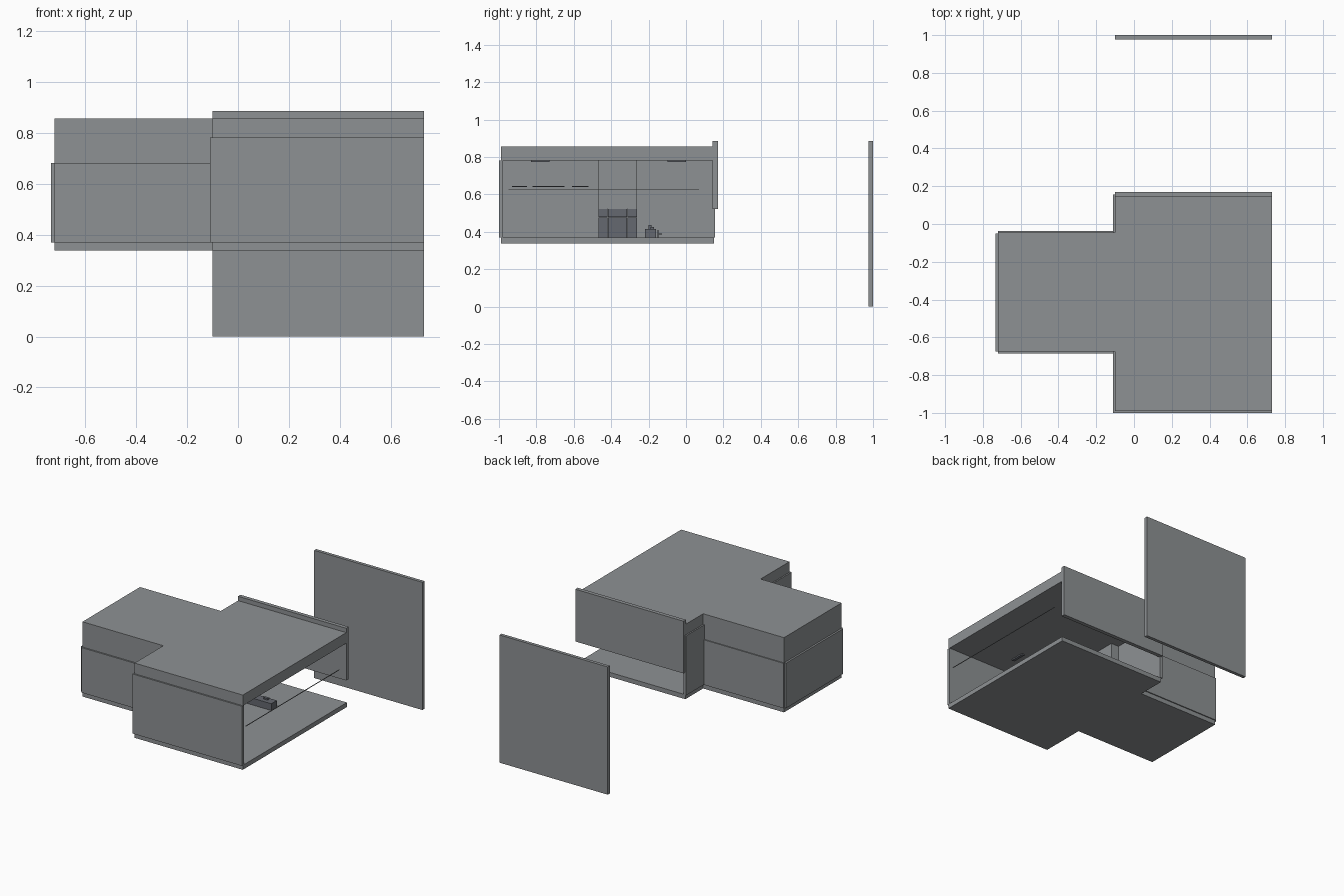
import bpy, bmesh

if "Cube" in bpy.data.objects:
    bpy.data.objects.remove(bpy.data.objects["Cube"])


def material(name, rgb):
    m = bpy.data.materials.new(name)
    m.diffuse_color = (*rgb, 1)
    m.use_nodes = True
    m.node_tree.nodes["Principled BSDF"].inputs["Base Color"].default_value = m.diffuse_color
    return m


GREY = material("plain grey", (0.27, 0.285, 0.295))
DARK = material("dark slate", (0.13, 0.14, 0.16))


def boxes(name, spans, mat=GREY):
    """One object from boxes given as (x0, x1, y0, y1, z0, z1)."""
    bm = bmesh.new()
    for x0, x1, y0, y1, z0, z1 in spans:
        vs = bmesh.ops.create_cube(bm, size=1)["verts"]
        for v in vs:
            v.co = (x0 if v.co.x < 0 else x1,
                    y0 if v.co.y < 0 else y1,
                    z0 if v.co.z < 0 else z1)
    me = bpy.data.meshes.new(name)
    bm.to_mesh(me)
    bm.free()
    me.materials.append(mat)
    ob = bpy.data.objects.new(name, me)
    bpy.context.collection.objects.link(ob)
    return ob


def slab(name, outline, z0, z1):
    """Flat slab extruded up from a plan outline."""
    bm = bmesh.new()
    face = bm.faces.new([bm.verts.new((x, y, z0)) for x, y in outline])
    top = bmesh.ops.extrude_face_region(bm, geom=[face])["geom"]
    for v in top:
        if isinstance(v, bmesh.types.BMVert):
            v.co.z = z1
    bmesh.ops.recalc_face_normals(bm, faces=bm.faces)
    me = bpy.data.meshes.new(name)
    bm.to_mesh(me)
    bm.free()
    me.materials.append(GREY)
    bpy.context.collection.objects.link(bpy.data.objects.new(name, me))


# Main levels and plan
FLOOR0, FLOOR, CEIL, ROOF = 0.337, 0.368, 0.781, 0.855
L, R, F, B = -0.10, 0.73, -0.99, 0.15      # main room
AL, AF, AB = -0.72, -0.675, -0.045         # side wing
WING_TOP = 0.68

# T-shaped floor slab
slab("floor", [(L, F), (R, F), (R, B), (L, B), (L, AB), (AL, AB), (AL, AF), (L, AF)],
     FLOOR0, FLOOR)

# Roofs: thin over the room, deep over the wing
boxes("main_roof", [(L, R, F, B, CEIL, ROOF)])
boxes("wing_roof", [(AL, L, AF, AB, WING_TOP, ROOF)])

# Main room walls, right side left open
boxes("front_wall", [(-0.11, R, -1.0, -0.978, FLOOR, CEIL)])
boxes("left_wall", [(-0.11, -0.09, -0.978, 0.155, FLOOR, CEIL)])

# Wing walls
boxes("wing_walls", [
    (-0.733, -0.712, -0.675, -0.05, FLOOR, WING_TOP),
    (-0.72, -0.11, -0.685, -0.665, FLOOR, WING_TOP),
    (-0.72, -0.11, -0.055, -0.038, FLOOR, WING_TOP)])

# Raised back panel and the detached back wall
boxes("back_panel", [(L, R, 0.143, 0.17, 0.523, 0.885)])
boxes("detached_back_wall", [(L, R, 0.977, 1.0, 0.0, 0.885)])

# Thin rod along the open side
boxes("curtain_rod", [(0.724, 0.728, -0.95, 0.07, 0.622, 0.626)])

# Ceiling lights
boxes("ceiling_lights", [(0.31, 0.33, y, y + 0.10, 0.772, 0.781) for y in (-0.83, -0.10)], DARK)

# Shelves on the left wall
boxes("wall_shelves", [(-0.09, -0.05, a, b, 0.638, 0.645)
                       for a, b in ((-0.93, -0.85), (-0.82, -0.65), (-0.61, -0.52))], DARK)

# Breast panel on the left wall with a cabinet of drawers below
boxes("breast_panel", [(-0.09, -0.03, -0.47, -0.262, 0.523, CEIL)])
w = 0.208 / 4
boxes("cabinet", [(-0.09, -0.03, -0.47 + i * w + 0.001, -0.47 + (i + 1) * w - 0.001, z0, z1)
                  for i in range(4) for z0, z1 in ((FLOOR, 0.475), (0.479, 0.523))], DARK)

# Low bench with small items
boxes("bench", [(0.20, 0.41, -0.22, -0.16, FLOOR, 0.415)], DARK)
boxes("bench_items", [
    (0.25, 0.27, -0.20, -0.185, 0.415, 0.435),
    (0.33, 0.36, -0.19, -0.17, 0.415, 0.425),
    (0.30, 0.31, -0.152, -0.146, FLOOR, 0.41),
    (0.29, 0.32, -0.146, -0.128, 0.385, 0.392)], DARK)
